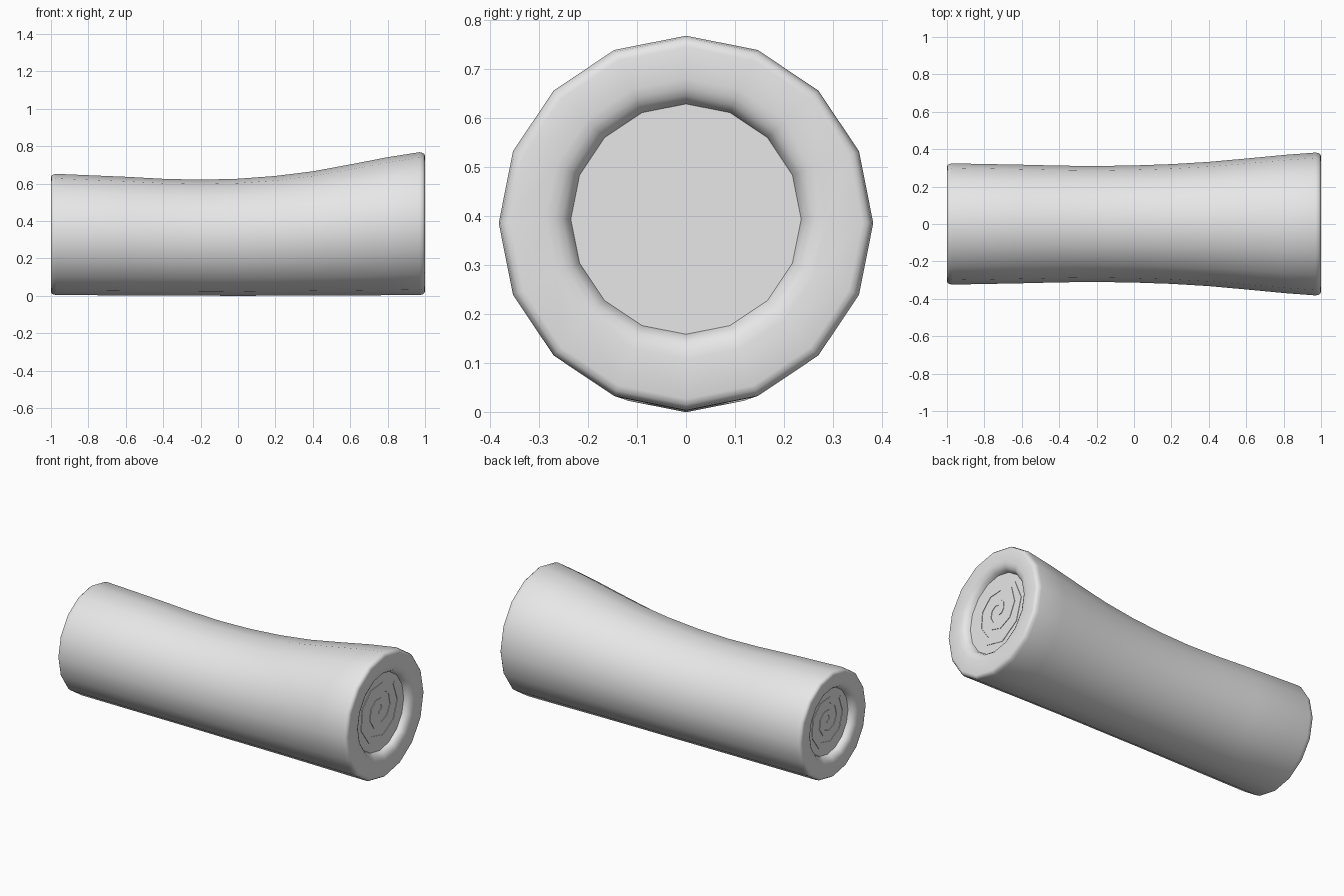
import bpy, bmesh
from math import sin, cos, pi, radians
from mathutils import Matrix

cube = bpy.data.objects.get("Cube")
if cube:
    bpy.data.objects.remove(cube)

SIDES = 16
grey = bpy.data.materials.new("light_grey")
grey.use_nodes = True
COLOUR = (0.8, 0.8, 0.8, 1)
grey.diffuse_color = COLOUR
grey.node_tree.nodes["Principled BSDF"].inputs["Base Color"].default_value = COLOUR


def finish(name, bm, angle):
    bmesh.ops.recalc_face_normals(bm, faces=bm.faces[:])
    mesh = bpy.data.meshes.new(name)
    bm.to_mesh(mesh)
    bm.free()
    mesh.materials.append(grey)
    for p in mesh.polygons:
        p.use_smooth = True
    mesh.set_sharp_from_angle(angle=radians(angle))
    obj = bpy.data.objects.new(name, mesh)
    bpy.context.collection.objects.link(obj)
    return obj


# End profile, outside to recess floor: depth from the end, share of end radius
END = [(0.03, 1.0), (0.012, 0.99), (0.003, 0.97), (0, 0.94), (0, 0.75),
       (0.004, 0.70), (0.012, 0.66), (0.025, 0.63), (0.042, 0.615)]
BIG, SMALL = 0.382, 0.324
SPAN = [(-0.6, 0.317), (-0.4, 0.312), (-0.2, 0.31), (0, 0.313), (0.2, 0.32),
        (0.4, 0.332), (0.6, 0.35), (0.8, 0.369)]


def end_rings(side, radius):
    # x, ring radius, ring centre height
    base = radius + 0.004
    return [(side * (1 - d), radius * s, base + (0.008 if s < 0.8 else 0))
            for d, s in END]


# Flared body with a dished recess in each end
rings = end_rings(-1, SMALL)[::-1]
rings += [(x, r, r + 0.004 * abs(x)) for x, r in SPAN]
rings += end_rings(1, BIG)
bm = bmesh.new()
loops = []
for x, r, z in rings:
    loops.append([bm.verts.new((x, r * sin(2 * pi * i / SIDES),
                                z + r * cos(2 * pi * i / SIDES)))
                  for i in range(SIDES)])
for a, b in zip(loops, loops[1:]):
    for i in range(SIDES):
        j = (i + 1) % SIDES
        bm.faces.new((a[i], a[j], b[j], b[i]))
bm.faces.new(loops[0])
bm.faces.new(loops[-1])
finish("body", bm, 50)


# Thin spiral band on each recess floor
def spiral(name, side, radius):
    bm = bmesh.new()
    size = radius / BIG
    pairs = []
    for i in range(-1, 22):
        t = i / 9
        outer = min(0.195 + 0.07 * t, 0.23 - 0.09 * t)
        inner = max(min(0.17, 0.185 - 0.085 * t), 0.006)
        a = -2 * pi * t
        pairs.append([bm.verts.new((0, r * size * cos(a), r * size * sin(a)))
                      for r in (outer, inner)])
    for (a, b), (c, d) in zip(pairs, pairs[1:]):
        bm.faces.new((a, b, d, c))
    top = bmesh.ops.extrude_face_region(bm, geom=bm.faces[:])["geom"]
    bmesh.ops.translate(bm, vec=(0.004, 0, 0),
                        verts=[v for v in top if isinstance(v, bmesh.types.BMVert)])
    obj = finish(name, bm, 30)
    floor = 1 - END[-1][0] - 0.001
    turn = Matrix.Rotation(0 if side > 0 else pi, 4, 'Z')
    obj.matrix_world = Matrix.Translation((side * floor, 0, radius + 0.028 * size)) @ turn


spiral("left_end_spiral", 1, BIG)
spiral("right_end_spiral", -1, SMALL)
